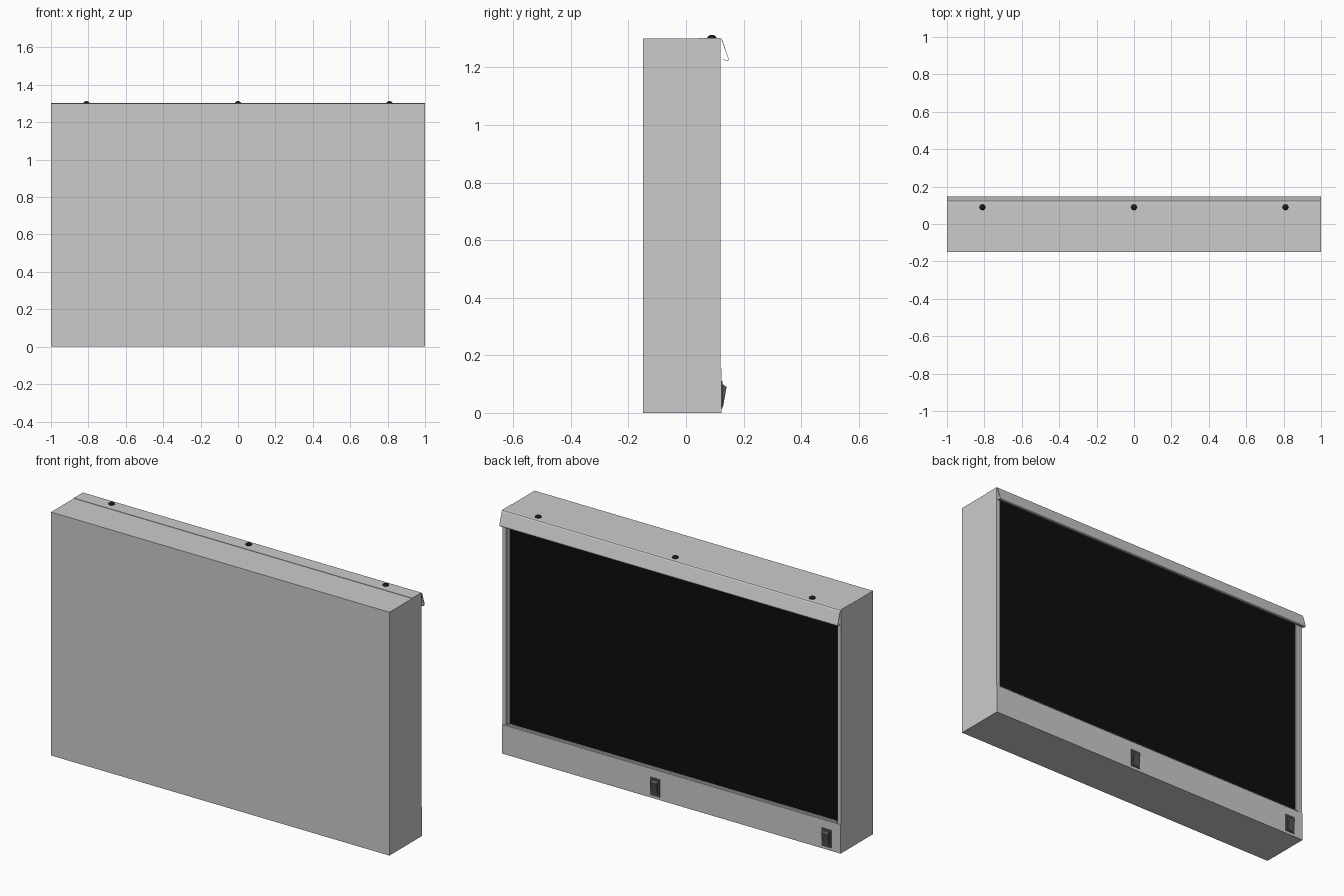
import bpy, bmesh, math
from mathutils import Vector

if "Cube" in bpy.data.objects:
    bpy.data.objects.remove(bpy.data.objects["Cube"])


def material(name, c):
    m = bpy.data.materials.new(name)
    m.diffuse_color = (c, c, c, 1)
    m.use_nodes = True
    m.node_tree.nodes["Principled BSDF"].inputs["Base Color"].default_value = m.diffuse_color
    return m


black = material("screen_black", 0.004)
dark = material("switch_grey", 0.09)
knob_black = material("knob_black", 0.01)


def finish(name, bm, mat=None):
    bmesh.ops.recalc_face_normals(bm, faces=bm.faces)
    me = bpy.data.meshes.new(name)
    bm.to_mesh(me)
    bm.free()
    ob = bpy.data.objects.new(name, me)
    bpy.context.collection.objects.link(ob)
    if mat:
        me.materials.append(mat)
    return ob


def box(name, x0, x1, y0, y1, z0, z1, mat=None):
    bm = bmesh.new()
    bmesh.ops.create_cube(bm, size=1)
    for v in bm.verts:
        v.co = Vector(((x0 + x1) / 2 + v.co.x * (x1 - x0),
                       (y0 + y1) / 2 + v.co.y * (y1 - y0),
                       (z0 + z1) / 2 + v.co.z * (z1 - z0)))
    return finish(name, bm, mat)


def extrude_x(name, profile, x0, x1, mat=None):
    """Extrude a closed (y, z) profile along x."""
    bm = bmesh.new()
    face = bm.faces.new([bm.verts.new((x0, y, z)) for y, z in profile])
    ext = bmesh.ops.extrude_face_region(bm, geom=[face])
    for g in ext["geom"]:
        if isinstance(g, bmesh.types.BMVert):
            g.co.x = x1
    return finish(name, bm, mat)


# Cabinet: box whose back face is inset and pushed in to form the frame
bm = bmesh.new()
bmesh.ops.create_cube(bm, size=1)
for v in bm.verts:
    v.co = Vector((v.co.x * 2, -0.015 + v.co.y * 0.27, 0.65 + v.co.z * 1.3))
bm.faces.ensure_lookup_table()
back = max(bm.faces, key=lambda f: f.calc_center_median().y)
bmesh.ops.inset_individual(bm, faces=[back], thickness=0.03)
ext = bmesh.ops.extrude_discrete_faces(bm, faces=[back])
for v in ext["faces"][0].verts:
    v.co.y -= 0.015
finish("cabinet", bm)

# Screen set into the frame, and the lower control panel
box("screen", -0.968, 0.968, 0.10, 0.108, 0.1, 1.268, black)
box("control_panel", -1, 1, 0.10, 0.123, 0.0, 0.155)
box("screen_lower_trim", -0.97, 0.97, 0.10, 0.117, 0.15, 0.163)

# Folded sheet hood with a curled lip
path = [(0.042, 1.301), (0.116, 1.301), (0.122, 1.299), (0.126, 1.293),
        (0.147, 1.231), (0.147, 1.226), (0.143, 1.223), (0.129, 1.227)]
bm = bmesh.new()
rows = [[bm.verts.new((x, y, z)) for y, z in path] for x in (-1, 1)]
for i in range(len(path) - 1):
    bm.faces.new((rows[0][i], rows[1][i], rows[1][i + 1], rows[0][i + 1]))
hood = finish("hood", bm)
mod = hood.modifiers.new("thickness", 'SOLIDIFY')
mod.thickness = 0.002
mod.offset = 0

# Domed knobs on the hood
for i, x in enumerate((-0.81, 0, 0.81)):
    bpy.ops.mesh.primitive_uv_sphere_add(segments=24, ring_count=12, radius=0.0155,
                                         location=(x, 0.09, 1.302))
    knob = bpy.context.object
    knob.name = f"hood_knob_{i + 1}"
    knob.scale.z = 0.7
    knob.data.materials.append(knob_black)
    bpy.ops.object.shade_smooth_by_angle(angle=math.radians(40))

# Rocker switches: bezel frame plus tilted rocker
for i, x in enumerate((0.095, -0.917)):
    n = i + 1
    box(f"switch_bezel_{n}", x - 0.028, x + 0.028, 0.12, 0.127, 0.015, 0.11, dark)
    extrude_x(f"switch_rocker_{n}",
              [(0.122, 0.023), (0.129, 0.023), (0.141, 0.09), (0.129, 0.098), (0.122, 0.098)],
              x - 0.019, x + 0.019, dark)
